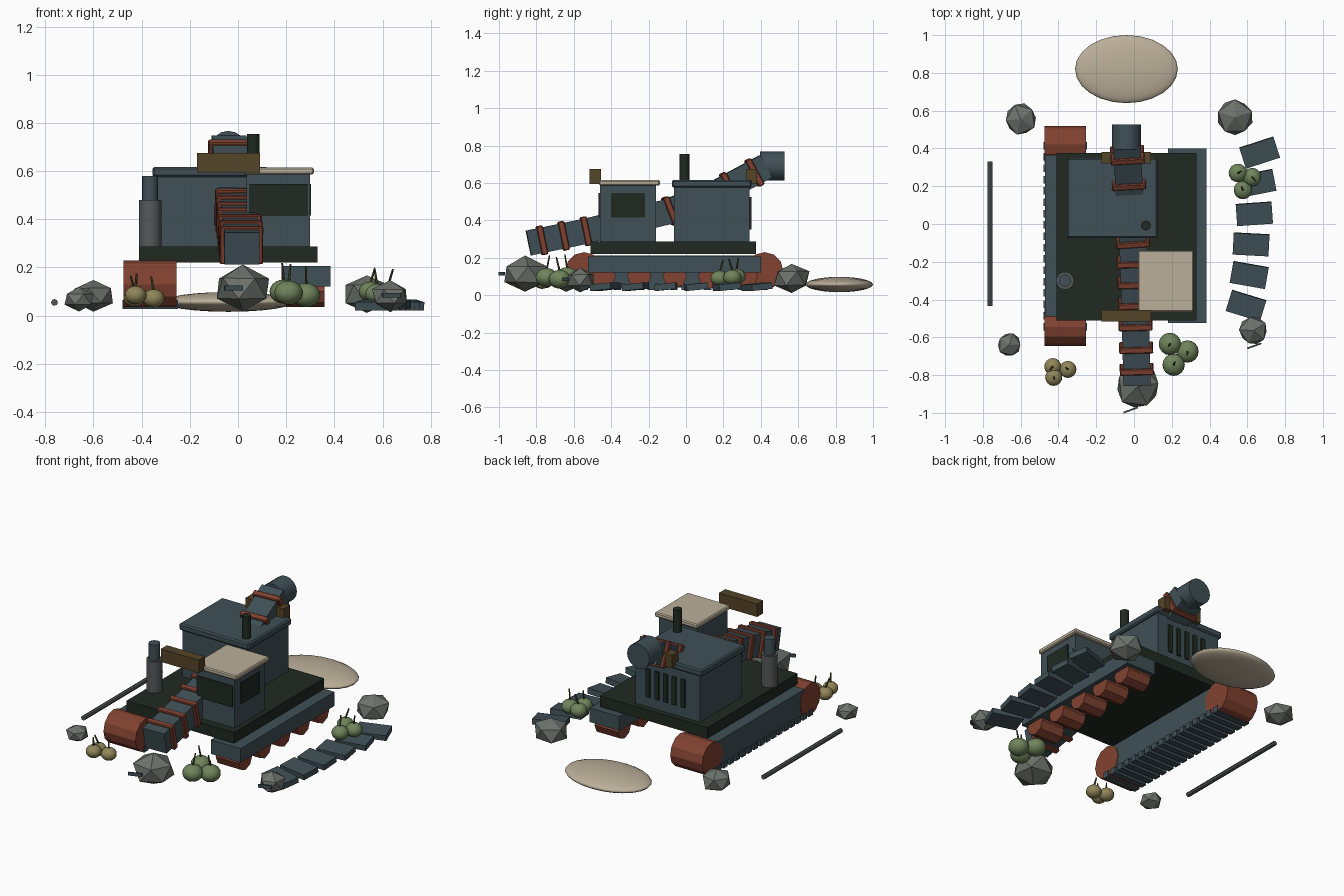
import bpy, math, random
from mathutils import Vector

random.seed(4)
old = bpy.data.objects.get("Cube")
if old:
    bpy.data.objects.remove(old, do_unlink=True)


def material(name, *rgb):
    m = bpy.data.materials.new(name)
    m.use_nodes = True
    m.diffuse_color = (*rgb, 1)
    m.node_tree.nodes["Principled BSDF"].inputs["Base Color"].default_value = (*rgb, 1)
    return m


SLATE = material("slate", .05, .08, .093)
DARK = material("dark_green", .014, .023, .015)
RUST = material("rust", .22, .054, .03)
CREAM = material("cream", .5, .43, .32)
BROWN = material("brown", .09, .058, .021)
STONE = material("stone", .15, .17, .15)
STEEL = material("steel", .09, .1, .1)
GREEN = material("fruit_green", .16, .23, .105)
OLIVE = material("fruit_olive", .28, .24, .1)
STEM = material("stem", .07, .075, .025)


def finish(name, mat, smooth=False):
    ob = bpy.context.object
    ob.name = name
    ob.data.materials.append(mat)
    if smooth:
        bpy.ops.object.shade_smooth_by_angle(angle=math.radians(35))
    return ob


def box(name, mat, center, size, rot=(0, 0, 0), bevel=0):
    bpy.ops.mesh.primitive_cube_add(size=1, location=center, rotation=rot)
    ob = finish(name, mat)
    ob.scale = size
    if bevel:
        bpy.ops.object.transform_apply(location=False, rotation=False, scale=True)
        mod = ob.modifiers.new("edge", "BEVEL")
        mod.width, mod.segments = bevel, 1
    return ob


def span(name, mat, xs, ys, zs, bevel=0):
    """Box given by its limits on each axis."""
    lims = (xs, ys, zs)
    return box(name, mat, [(a + b) / 2 for a, b in lims], [b - a for a, b in lims], bevel=bevel)


def rod(name, mat, a, b, r, sides=16, tip=None, smooth=True):
    a, b = Vector(a), Vector(b)
    d = b - a
    bpy.ops.mesh.primitive_cone_add(vertices=sides, radius1=r, radius2=r if tip is None else tip,
                                    depth=d.length, location=(a + b) / 2,
                                    rotation=d.to_track_quat('Z', 'Y').to_euler())
    return finish(name, mat, smooth)


# Hull, engine house and cab
span("deck", DARK, (-.41, .33), (-.51, .375), (.22, .287))
span("engine_house", SLATE, (-.335, .11), (-.065, .34), (.287, .575))
span("engine_house_roof", SLATE, (-.355, .125), (-.075, .35), (.575, .617), .008)
span("cab", SLATE, (.035, .298), (-.46, -.16), (.287, .587))
span("cab_roof", CREAM, (.02, .315), (-.465, -.14), (.587, .615), .006)
span("cab_front_window", DARK, (.048, .288), (-.467, -.458), (.415, .547))
span("cab_left_window", DARK, (.296, .304), (-.4, -.22), (.415, .547))
for i in range(5):
    x = -.22 + i * .06
    span("rear_vent", DARK, (x - .014, x + .014), (.338, .349), (.35, .525))

# Chimney and exhaust stack
rod("chimney", DARK, (.063, -.008, .61), (.063, -.008, .755), .026)
rod("stack_sleeve", STEEL, (-.365, -.3, .285), (-.365, -.3, .48), .047)
rod("stack_pipe", SLATE, (-.365, -.3, .48), (-.365, -.3, .58), .033)

# Right track, still complete
span("right_track_body", SLATE, (-.472, -.258), (-.545, .42), (.06, .212))
for y in (-.545, .42):
    rod("right_end_roller", RUST, (-.475, y, .13), (-.255, y, .13), .1, 12, smooth=False)
for i in range(17):
    y = -.545 + i * .06
    span("right_track_pad", SLATE, (-.48, -.25), (y - .02, y + .02), (.028, .065))

# Left track, stripped to its wheels
span("left_track_body", SLATE, (.18, .385), (-.525, .4), (.12, .207))
for i in range(5):
    y = -.44 + i * .19
    rod("left_wheel", RUST, (.2, y, .1), (.36, y, .1), .065, 8, smooth=False)

# Shed track pads lying in an arc
for i, x in enumerate((.665, .65, .637, .62, .61, .593)):
    box("loose_pad", SLATE, (x, .378 - i * .162, .045), (.19, .115, .034),
        (math.radians(6), 0, math.radians(18 - i * 7)))

# Boom running up through the house, with clamp bands
path = [Vector(p) for p in ((.016, -.835, .28), (.008, -.53, .343), (-.005, -.1, .445),
                            (-.025, .17, .55), (-.038, .42, .685))]


def tilt(a, b):
    d = b - a
    return (math.atan2(d.z, d.y), 0, -math.atan2(d.x, d.y))


for a, b in zip(path, path[1:]):
    box("boom_section", SLATE, (a + b) / 2, (.145, (b - a).length + .015, .135), tilt(a, b))
for y in (-.77, -.655, -.535, -.42, -.31, -.2, -.085, .23, .365):
    for a, b in zip(path, path[1:]):
        if a.y <= y < b.y:
            box("boom_band", RUST, a.lerp(b, (y - a.y) / (b.y - a.y)),
                (.18, .034, .158), tilt(a, b), .005)
rod("boom_drum", SLATE, (-.04, .395, .69), (-.04, .527, .69), .077)
for y in (-.485, .35):
    box("crossbeam", BROWN, (-.04, y, .635), (.262, .06, .08))

# Sand mound and fallen pipe
bpy.ops.mesh.primitive_uv_sphere_add(segments=24, ring_count=12, radius=1, location=(-.04, .82, .057))
finish("sand_mound", CREAM, True).scale = (.272, .18, .041)
rod("fallen_pipe", STEEL, (-.762, -.435, .055), (-.762, .33, .055), .014, 8)

# Rocks
for x, y, z, r, h in ((-.6, .555, .082, .09, .068), (.535, .565, .09, .1, .08),
                      (.632, -.565, .08, .08, .063), (-.66, -.64, .068, .068, .05),
                      (.02, -.86, .112, .125, .094)):
    bpy.ops.mesh.primitive_ico_sphere_add(subdivisions=1, radius=1, location=(x, y, z),
                                          rotation=(0, 0, random.uniform(0, 3)))
    rock = finish("rock", STONE)
    for v in rock.data.vertices:
        v.co *= random.uniform(.95, 1.08)
    rock.scale = (r, r, h)

# Metal scraps by two of the rocks
for x, y, z in ((-.018, -.985, .115), (.637, -.645, .085)):
    box("scrap", SLATE, (x, y, z), (.08, .009, .02), (0, 0, math.radians(20)))

# Fruit clusters with stems
for mat, r, spots in (
        (OLIVE, .045, ((-.43, -.755, .075), (-.35, -.77, .072), (-.425, -.812, .085))),
        (GREEN, .059, ((.19, -.635, .1), (.283, -.675, .085), (.21, -.745, .095))),
        (GREEN, .049, ((.55, .27, .1), (.625, .248, .095), (.577, .18, .09)))):
    for p in spots:
        bpy.ops.mesh.primitive_uv_sphere_add(segments=16, ring_count=10, radius=r, location=p)
        finish("fruit", mat, True).scale.z = .85
        base = Vector(p) + Vector((0, 0, r * .7))
        lean = Vector((random.uniform(-.02, .02), random.uniform(-.02, .02), r * 1.3))
        rod("fruit_stem", STEM, base, base + lean, .006, 6, .004)
